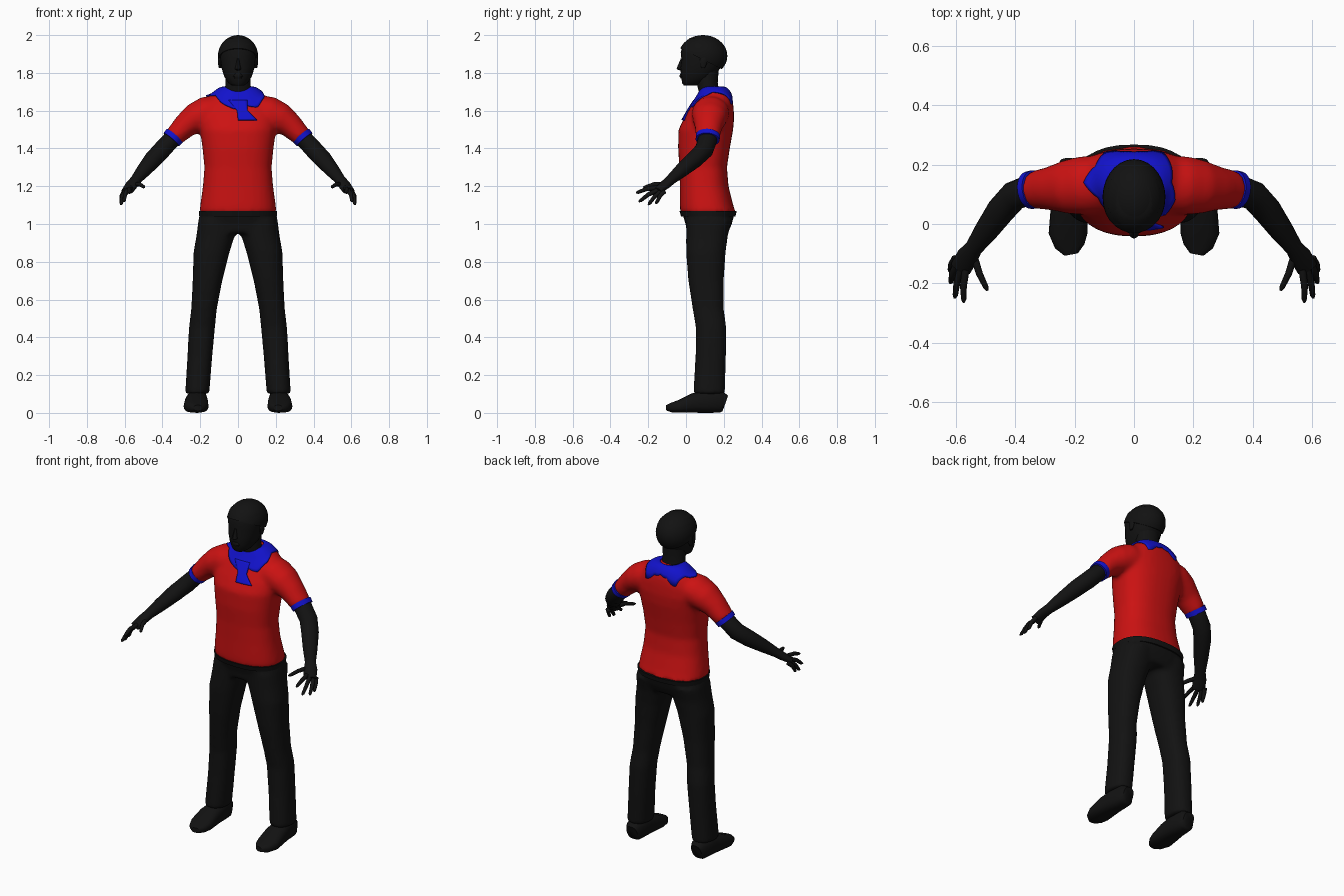
import bpy, bmesh, math
from mathutils import Vector

if "Cube" in bpy.data.objects:
    bpy.data.objects.remove(bpy.data.objects["Cube"])


def material(name, rgb):
    m = bpy.data.materials.new(name)
    m.use_nodes = True
    m.diffuse_color = (*rgb, 1)
    bsdf = m.node_tree.nodes["Principled BSDF"]
    bsdf.inputs["Base Color"].default_value = (*rgb, 1)
    return m


BLACK = material("black", (0.006, 0.006, 0.006))
RED = material("red", (0.6, 0.006, 0.006))
BLUE = material("blue", (0.006, 0.006, 0.6))


def loft(bm, rows, flat=False, side=1, n=20, power=2.0):
    """Skin oval rings (x, y, z, half width, half depth) and cap both ends."""
    centres = [Vector((r[0] * side, r[1], r[2])) for r in rows]
    rings = []
    for i, (c, r) in enumerate(zip(centres, rows)):
        u, v = Vector((1, 0, 0)), Vector((0, 1, 0))
        if not flat:
            t = centres[min(i + 1, len(rows) - 1)] - centres[max(i - 1, 0)]
            u = t.cross(Vector((0, 0, 1))).normalized()
            v = u.cross(t).normalized()
        ring = []
        for k in range(n):
            a = 2 * math.pi * k / n
            ca, sa = math.cos(a), math.sin(a)
            p = u * math.copysign(abs(ca) ** (2 / power), ca) * r[3]
            p += v * math.copysign(abs(sa) ** (2 / power), sa) * r[4]
            ring.append(bm.verts.new(c + p))
        rings.append(ring)
    for lo, hi in zip(rings, rings[1:]):
        for k in range(n):
            bm.faces.new((lo[k], lo[(k + 1) % n], hi[(k + 1) % n], hi[k]))
    bm.faces.new(rings[0])
    bm.faces.new(rings[-1])


def upright(rows, x=0):
    """Turn (z, half width, front y, back y) into flat ring rows."""
    return [(x, (f + b) / 2, z, w, (b - f) / 2) for z, w, f, b in rows]


def finish(bm, name, mat, voxel=0):
    bmesh.ops.recalc_face_normals(bm, faces=bm.faces)
    me = bpy.data.meshes.new(name)
    bm.to_mesh(me)
    bm.free()
    me.materials.append(mat)
    ob = bpy.data.objects.new(name, me)
    bpy.context.collection.objects.link(ob)
    bpy.ops.object.select_all(action="DESELECT")
    ob.select_set(True)
    bpy.context.view_layer.objects.active = ob
    bpy.ops.object.shade_smooth_by_angle(angle=math.radians(50))
    if voxel:
        # Blend overlapping volumes into one skin
        rm = ob.modifiers.new("blend", "REMESH")
        rm.mode, rm.voxel_size, rm.use_smooth_shade = "VOXEL", voxel, True
        sm = ob.modifiers.new("soften", "SMOOTH")
        sm.factor, sm.iterations = 0.5, 6
    return ob


def part(name, mat, rows, **kw):
    bm = bmesh.new()
    loft(bm, rows, **kw)
    return finish(bm, name, mat)


# Shirt: torso and both short sleeves
bm = bmesh.new()
loft(bm, upright([
    (1.055, 0.205, -0.03, 0.265), (1.10, 0.20, -0.033, 0.25), (1.2, 0.186, -0.033, 0.225),
    (1.3, 0.178, -0.035, 0.217), (1.4, 0.188, -0.042, 0.232), (1.5, 0.202, -0.04, 0.25),
    (1.56, 0.21, -0.01, 0.255), (1.62, 0.195, 0.025, 0.252), (1.665, 0.155, 0.055, 0.245),
    (1.70, 0.12, 0.075, 0.23), (1.718, 0.09, 0.085, 0.21)]), flat=True, n=32, power=2.4)
for s in (1, -1):
    loft(bm, [(0.08, 0.135, 1.60, 0.095, 0.085), (0.17, 0.13, 1.585, 0.1, 0.09),
              (0.225, 0.125, 1.56, 0.092, 0.082), (0.28, 0.12, 1.52, 0.075, 0.066),
              (0.345, 0.115, 1.455, 0.062, 0.052)], side=s)
shirt = finish(bm, "shirt", RED, 0.013)

# Trousers: hips and both legs
bm = bmesh.new()
loft(bm, upright([(1.06, 0.202, -0.022, 0.258), (1.0, 0.214, -0.002, 0.243),
                  (0.95, 0.205, 0.005, 0.22)]), flat=True, n=28, power=2.5)
for s in (1, -1):
    legs = [(1.02, 0.012, 0.21, 0.0, 0.245), (0.94, 0.016, 0.22, 0.0, 0.222),
            (0.85, 0.045, 0.236, 0.0, 0.21), (0.7, 0.083, 0.24, 0.012, 0.2),
            (0.55, 0.112, 0.248, 0.035, 0.2), (0.45, 0.122, 0.26, 0.052, 0.214),
            (0.3, 0.136, 0.268, 0.05, 0.212), (0.1, 0.152, 0.28, 0.038, 0.206)]
    loft(bm, [((i + o) / 2, (f + b) / 2, z, (o - i) / 2, (b - f) / 2)
              for z, i, o, f, b in legs], flat=True, side=s, power=2.3)
finish(bm, "trousers", BLACK, 0.012)
part("waistband", BLACK, upright([(1.04, 0.205, -0.026, 0.262), (1.068, 0.207, -0.034, 0.268)]),
     flat=True, n=32, power=2.4)

# Limbs, mirrored
for s, label in ((1, "left"), (-1, "right")):
    part(label + "_cuff", BLUE, [(0.335, 0.117, 1.468, 0.065, 0.056),
                                 (0.353, 0.114, 1.447, 0.064, 0.054)], side=s)
    part(label + "_shoe", BLACK, [
        (0.215, 0.207, 0.05, 0.035, 0.045), (0.216, 0.185, 0.058, 0.05, 0.057),
        (0.217, 0.1, 0.06, 0.055, 0.06), (0.22, 0.04, 0.052, 0.062, 0.052),
        (0.222, -0.03, 0.035, 0.066, 0.035), (0.217, -0.075, 0.028, 0.05, 0.026),
        (0.212, -0.102, 0.026, 0.024, 0.015)], side=s, power=2.6)

    # Arm with hand, thumb and four fingers
    bm = bmesh.new()
    loft(bm, [(0.30, 0.12, 1.50, 0.045, 0.042), (0.35, 0.115, 1.45, 0.052, 0.047),
              (0.405, 0.095, 1.39, 0.05, 0.048), (0.45, 0.045, 1.342, 0.048, 0.046),
              (0.50, -0.025, 1.283, 0.04, 0.037), (0.54, -0.08, 1.235, 0.03, 0.027),
              (0.562, -0.11, 1.208, 0.037, 0.024), (0.585, -0.15, 1.175, 0.036, 0.018)], side=s)
    fingers = [((0.568, -0.155, 1.19), (0.575, -0.265, 1.165)),
               ((0.583, -0.15, 1.178), (0.605, -0.25, 1.118)),
               ((0.597, -0.135, 1.17), (0.62, -0.2, 1.102)),
               ((0.602, -0.115, 1.172), (0.622, -0.16, 1.108)),
               ((0.54, -0.11, 1.21), (0.495, -0.225, 1.195))]
    for base, tip in fingers:
        a, b = Vector(base), Vector(tip)
        mid = a.lerp(b, 0.5) + Vector((0.004, 0, 0.008))
        loft(bm, [(*a, 0.013, 0.013), (*mid, 0.0115, 0.0115),
                  (*a.lerp(b, 0.9), 0.009, 0.009), (*b, 0.004, 0.004)], side=s, n=8)
    finish(bm, label + "_arm", BLACK)

# Head and neck
part("neck", BLACK, upright([(1.62, 0.08, 0.07, 0.19), (1.70, 0.07, 0.068, 0.175),
                             (1.75, 0.066, 0.055, 0.168), (1.84, 0.07, 0.05, 0.175)]), flat=True)
part("head", BLACK, upright([
    (1.732, 0.03, -0.01, 0.05), (1.745, 0.05, -0.02, 0.09), (1.78, 0.073, -0.026, 0.15),
    (1.83, 0.088, -0.03, 0.185), (1.87, 0.094, -0.024, 0.2), (1.91, 0.098, -0.028, 0.205),
    (1.95, 0.09, -0.015, 0.195), (1.985, 0.055, 0.02, 0.15)]), flat=True, n=24, power=2.2)
part("nose", BLACK, upright([(1.812, 0.006, -0.03, -0.01), (1.82, 0.017, -0.05, -0.01),
                             (1.84, 0.012, -0.043, -0.01), (1.875, 0.006, -0.028, -0.01)]),
     flat=True, n=8)
part("lips", BLACK, upright([(1.77, 0.02, -0.028, 0), (1.782, 0.028, -0.036, 0),
                             (1.796, 0.018, -0.032, 0)]), flat=True, n=10)
for s, label in ((1, "left"), (-1, "right")):
    part(label + "_ear", BLACK, upright([(1.825, 0.006, 0.08, 0.1), (1.85, 0.011, 0.072, 0.112),
                                         (1.88, 0.011, 0.072, 0.118), (1.895, 0.005, 0.085, 0.11)],
                                        x=0.095), flat=True, side=s, n=10)

# Hair: a rounded cap cut along a slope from fringe to nape
bm = bmesh.new()
bmesh.ops.create_uvsphere(bm, u_segments=28, v_segments=18, radius=1)
for v in bm.verts:
    v.co = Vector((0, 0.09, 1.89)) + Vector((v.co.x * 0.106, v.co.y * 0.129, v.co.z * 0.11))
cut = bmesh.ops.bisect_plane(bm, geom=bm.verts[:] + bm.edges[:] + bm.faces[:],
                             plane_co=(0, -0.03, 1.93), plane_no=(0, 0.5, 1), clear_inner=True)
bmesh.ops.holes_fill(bm, edges=[e for e in cut["geom_cut"] if isinstance(e, bmesh.types.BMEdge)])
finish(bm, "hair", BLACK)


def drape(bm, name, axis, negative):
    """Lay a flat cloth panel onto the shirt."""
    ob = finish(bm, name, BLUE)
    sw = ob.modifiers.new("drape", "SHRINKWRAP")
    sw.target, sw.wrap_method, sw.offset = shirt, "PROJECT", 0.006
    setattr(sw, "use_project_" + axis, True)
    sw.use_positive_direction, sw.use_negative_direction = not negative, negative
    thick = ob.modifiers.new("thickness", "SOLIDIFY")
    thick.thickness, thick.offset = 0.008, 0


# Neckerchief: pointed cloth ring around the neck
radii = [0.125, 0.135, 0.14, 0.11, 0.1, 0.11, 0.14, 0.14,
         0.17, 0.13, 0.13, 0.125, 0.125, 0.12, 0.15, 0.15]
bm = bmesh.new()
count, loops = 64, 8
grid = []
for k in range(count):
    f = k * 16 / count
    i = int(f)
    outer = radii[i] + (radii[(i + 1) % 16] - radii[i]) * (f - i)
    a = 2 * math.pi * k / count
    reach = [0.06 + (outer - 0.06) * j / loops for j in range(loops + 1)]
    grid.append([bm.verts.new((r * math.cos(a), 0.14 + r * math.sin(a), 1.9)) for r in reach])
for k in range(count):
    p, q = grid[k], grid[(k + 1) % count]
    for j in range(loops):
        bm.faces.new((p[j], p[j + 1], q[j + 1], q[j]))
drape(bm, "neckerchief", "z", True)

# Neckerchief tail on the chest
bm = bmesh.new()
rows = [[bm.verts.new((x, -0.3, z)) for x in (l, r)]
        for z, l, r in ((1.655, -0.05, 0.05), (1.60, -0.005, 0.05), (1.55, 0.0, 0.1))]
for a, b in zip(rows, rows[1:]):
    bm.faces.new((a[0], a[1], b[1], b[0]))
bmesh.ops.subdivide_edges(bm, edges=bm.edges[:], cuts=5, use_grid_fill=True)
drape(bm, "neckerchief_tail", "y", False)
